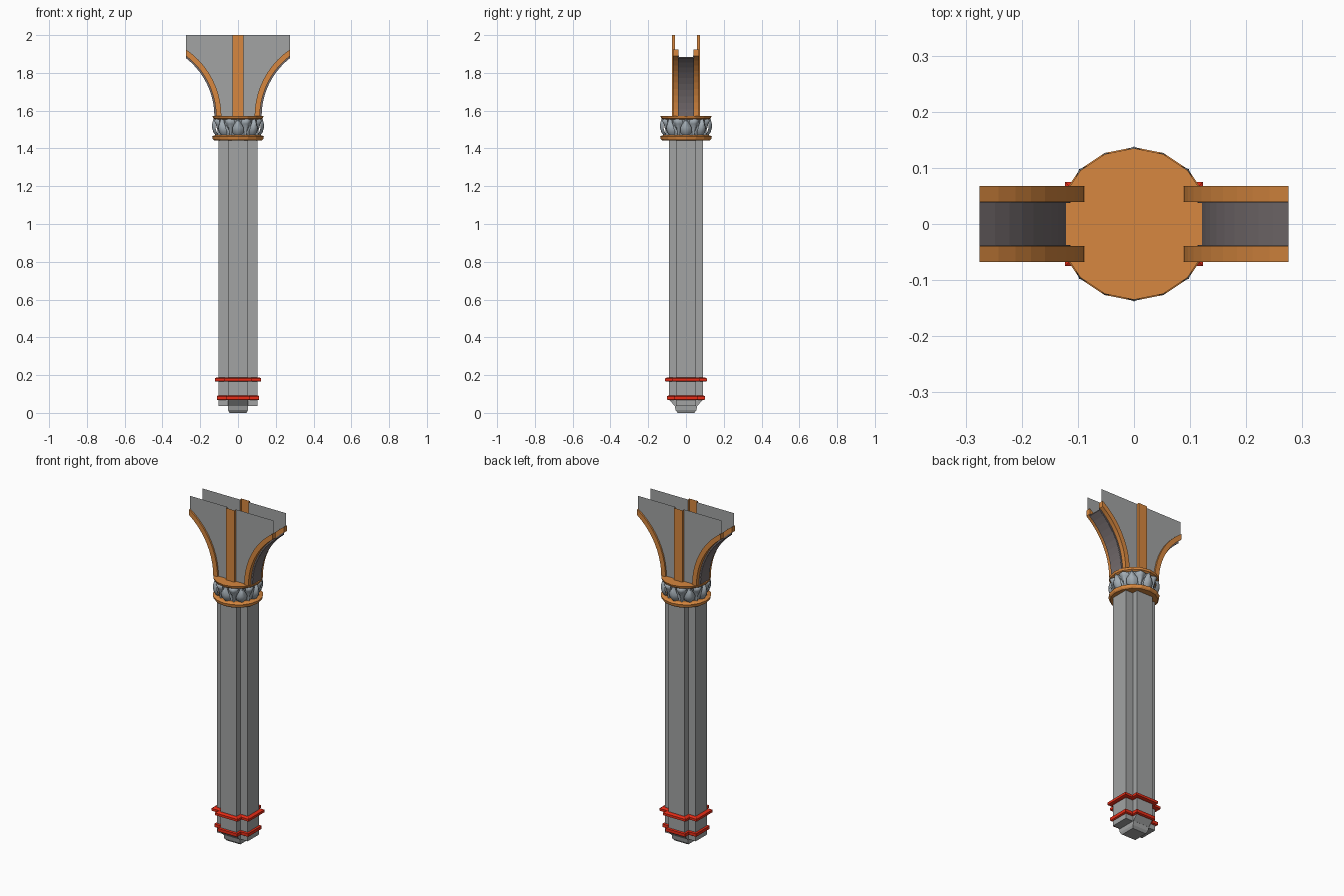
import bpy, bmesh, math

if "Cube" in bpy.data.objects:
    bpy.data.objects.remove(bpy.data.objects["Cube"])

def mat(name, c):
    m = bpy.data.materials.new(name)
    m.diffuse_color = (*c, 1)
    m.use_nodes = True
    m.node_tree.nodes["Principled BSDF"].inputs["Base Color"].default_value = m.diffuse_color
    return m

GREY = mat("stone grey", (0.36, 0.37, 0.37))
BRONZE = mat("bronze orange", (0.68, 0.245, 0.05))
RED = mat("trim red", (0.8, 0.025, 0.008))
LEAF = mat("leaf blue grey", (0.36, 0.41, 0.45))
DARK = mat("soffit dark grey", (0.175, 0.15, 0.155))

def obj(name, verts, faces, m):
    me = bpy.data.meshes.new(name)
    me.from_pydata(verts, [], faces)
    me.materials.append(m)
    me.update()
    o = bpy.data.objects.new(name, me)
    bpy.context.collection.objects.link(o)
    return o

def loft(name, loops, m, caps=True):
    """Skin closed loops of equal length."""
    n = len(loops[0])
    v = [p for l in loops for p in l]
    f = []
    for k in range(len(loops) - 1):
        for i in range(n):
            j = (i + 1) % n
            f.append((k*n + i, k*n + j, (k+1)*n + j, (k+1)*n + i))
    if caps:
        f.append(tuple(reversed(range(n))))
        f.append(tuple(range((len(loops) - 1)*n, len(loops)*n)))
    return obj(name, v, f, m)

def plus(z, o=0.0, ay=None):
    """Cross-shaped plan, grown by o; ay overrides the front/back reach."""
    w, a, b = 0.054 + o, 0.102 + o, (0.09 + o if ay is None else ay)
    pts = [(a, -w), (a, w), (w, w), (w, b), (-w, b), (-w, w),
           (-a, w), (-a, -w), (-w, -w), (-w, -b), (w, -b), (w, -w)]
    return [(x, y, z) for x, y in pts]

def rect(z, a, b):
    return [(a, -b, z), (a, b, z), (-a, b, z), (-a, -b, z)]

def ring(z, r, n=16):
    return [(r*math.cos(2*math.pi*i/n), r*math.sin(2*math.pi*i/n), z) for i in range(n)]

# Shaft, tapered base and foot
loft("shaft", [plus(0.07), plus(1.45)], GREY)
loft("base_taper", [plus(0.037, ay=0.06), plus(0.07)], GREY)
loft("foot", [rect(0, 0.046, 0.044), rect(0.014, 0.052, 0.055), rect(0.04, 0.053, 0.06)], GREY)

# Red bands around the base
loft("upper_band", [plus(0.165, 0.012), plus(0.168, 0.021), plus(0.182, 0.021), plus(0.187, 0.012)], RED)
loft("lower_band", [plus(0.067, 0.005), plus(0.070, 0.01), plus(0.088, 0.01), plus(0.091, 0.005)], RED)

# Capital rings and drum
loft("capital_lower_ring", [ring(1.443, 0.128), ring(1.450, 0.134), ring(1.464, 0.137), ring(1.470, 0.122)], BRONZE)
loft("capital_upper_ring", [ring(1.553, 0.122), ring(1.559, 0.131), ring(1.571, 0.135)], BRONZE)
loft("capital_drum", [ring(1.468, 0.104), ring(1.52, 0.106), ring(1.555, 0.118)], LEAF, False)

# Carved leaves: rows of (height, radius, half width)
def leaf(name, rows, ang):
    ca, sa = math.cos(ang), math.sin(ang)
    v, f = [], []
    for z, r, w in rows:
        for t, d in ((-1, 0.018), (-0.5, 0.006), (0, 0), (0.5, 0.006), (1, 0.018)):
            rr, s = r - d, t*w
            v.append((rr*ca - s*sa, rr*sa + s*ca, z))
    for k in range(len(rows) - 1):
        for i in range(4):
            a = k*5 + i
            f.append((a, a + 1, a + 6, a + 5))
    o = obj(name, v, f, LEAF)
    for p in o.data.polygons:
        p.use_smooth = True

BUD = [(1.468, 0.118, 0.014), (1.485, 0.130, 0.030), (1.51, 0.138, 0.030),
       (1.535, 0.136, 0.016), (1.556, 0.13, 0.002)]
CURL = [(1.47, 0.116, 0.008), (1.5, 0.119, 0.012), (1.53, 0.128, 0.024),
        (1.548, 0.137, 0.028), (1.556, 0.128, 0.016)]
for i in range(8):
    leaf(f"leaf_bud_{i}", BUD, i*math.pi/4)
    leaf(f"leaf_curl_{i}", CURL, (i + 0.5)*math.pi/4)

# Flared head: arcs share one centre at x = C, z = Z0 and stop at x = XE
C, Z0, XE, R = 0.516, 1.57, 0.275, 0.394

def arc(r, n=10):
    end = math.acos((C - XE)/r)
    return [(C - r*math.cos(end*i/n), Z0 + r*math.sin(end*i/n)) for i in range(n + 1)]

def arc_bar(name, r0, r1, y0, y1, side, m):
    loops = [[(side*a[0], y0, a[1]), (side*a[0], y1, a[1]),
              (side*b[0], y1, b[1]), (side*b[0], y0, b[1])]
             for a, b in zip(arc(r0), arc(r1))]
    loft(name, loops, m)

PY, PW = 0.058, 0.028
for sx, side in ((-1, "left"), (1, "right")):
    # Dark curved underside
    arc_bar(f"soffit_{side}", R - 0.003, R + 0.001, -0.041, 0.041, sx, DARK)
    for sy, face in ((-1, "front"), (1, "back")):
        # Dark lip joining the underside to the bronze curved trim
        arc_bar(f"soffit_lip_{side}_{face}", R - 0.002, R + 0.009, sy*0.037, sy*0.043, sx, DARK)
        arc_bar(f"curved_trim_{side}_{face}", R + 0.006, R + 0.034, sy*0.039, sy*0.068, sx, BRONZE)
        # Grey spandrel plate, in strips between the curve and the top
        edge = arc(R + 0.02)
        n = len(edge)
        v = [(sx*PW, sy*PY, Z0), (sx*PW, sy*PY, 2.0)]
        v += [(sx*x, sy*PY, z) for x, z in edge]
        v += [(sx*x, sy*PY, 2.0) for x, z in edge]
        f = [(2 + i, 3 + i, n + 3 + i, n + 2 + i) for i in range(n - 1)]
        f.append((0, 2, n + 2, 1))
        obj(f"spandrel_{side}_{face}", v, f, GREY)

# Central pilaster strips, open towards the inside
for sy, face in ((-1, "front"), (1, "back")):
    sec = [(-PW, PY), (-PW, 0.073), (PW, 0.073), (PW, PY)]
    v = [(x, sy*y, z) for z in (Z0, 2.0) for x, y in sec]
    obj(f"pilaster_{face}", v, [(i, i + 1, i + 5, i + 4) for i in range(3)], BRONZE)

# Consistent outward normals
for o in bpy.context.collection.objects:
    bm = bmesh.new()
    bm.from_mesh(o.data)
    bmesh.ops.recalc_face_normals(bm, faces=bm.faces)
    bm.to_mesh(o.data)
    bm.free()
